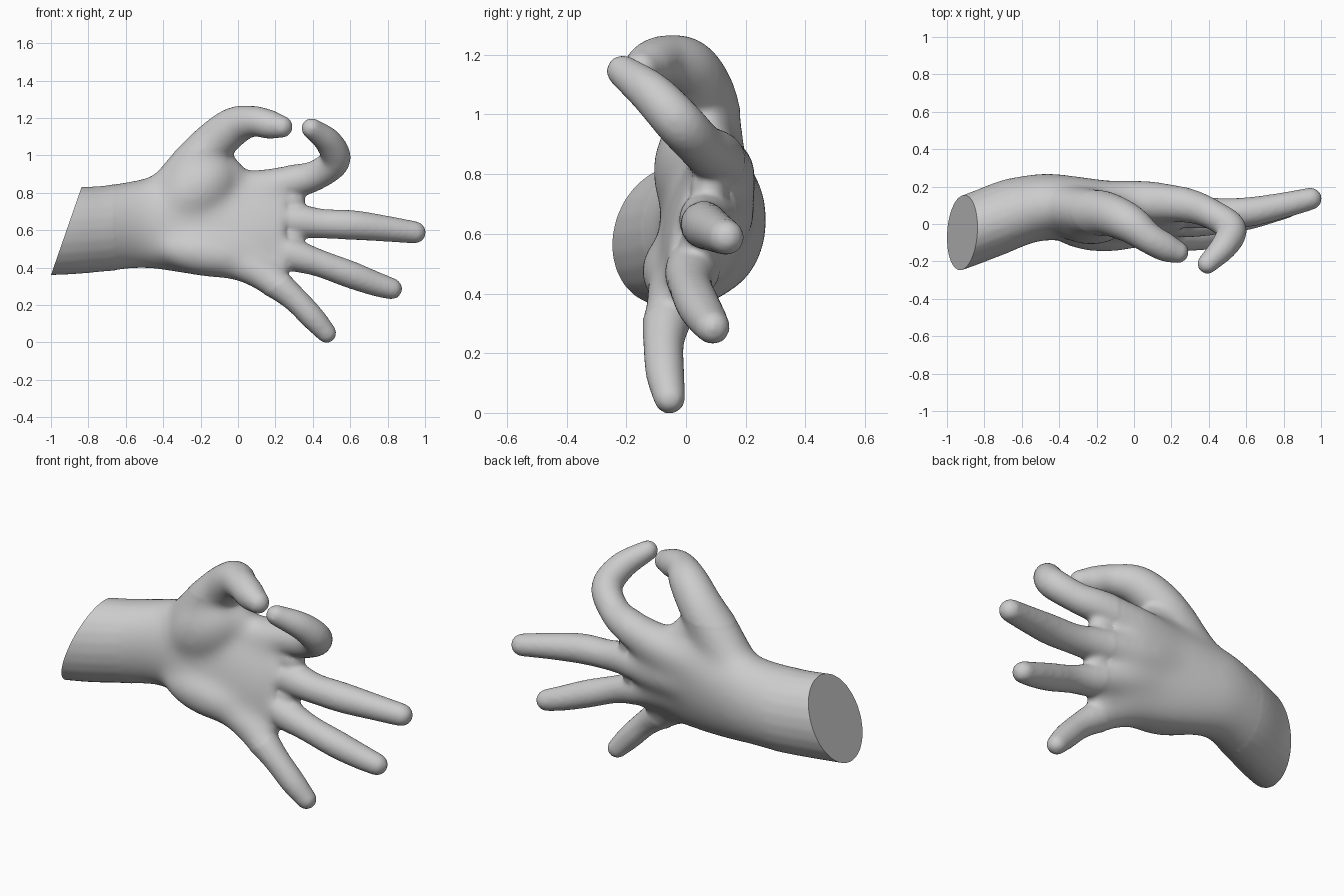
import bpy, bmesh, math
from mathutils import Vector, Matrix

if "Cube" in bpy.data.objects:
    bpy.data.objects.remove(bpy.data.objects["Cube"])

bm = bmesh.new()
SEG = 24


def skin(rings):
    """Close a list of vertex rings into a solid."""
    rows = [[bm.verts.new(p) for p in r] for r in rings]
    for a, b in zip(rows, rows[1:]):
        for i in range(SEG):
            j = (i + 1) % SEG
            bm.faces.new((a[i], a[j], b[j], b[i]))
    bm.faces.new(rows[0][::-1])
    bm.faces.new(rows[-1])


def spline(pts, steps=6):
    """Catmull-Rom samples through tuples of any length."""
    v = [Vector(p) for p in pts]
    v = [2 * v[0] - v[1]] + v + [2 * v[-1] - v[-2]]
    out = []
    for a, b, c, d in zip(v, v[1:], v[2:], v[3:]):
        for k in range(steps):
            t = k / steps
            out.append(0.5 * (2 * b + (c - a) * t + (2 * a - 5 * b + 4 * c - d) * t * t
                              + (3 * b - a - 3 * c + d) * t ** 3))
    return out + [v[-2]]


def digit(pts):
    """Round-ended tapered tube through (x, y, z, radius) points."""
    s = spline(pts)
    pos = [p.to_3d() for p in s]
    rad = [p[3] + 0.003 for p in s]
    tan = [(pos[min(i + 1, len(s) - 1)] - pos[max(i - 1, 0)]).normalized() for i in range(len(s))]
    caps = [math.radians(a) for a in (20, 40, 60, 75, 86)]
    st = [(pos[0] - tan[0] * rad[0] * math.sin(a), tan[0], rad[0] * math.cos(a)) for a in caps[::-1]]
    st += list(zip(pos, tan, rad))
    st += [(pos[-1] + tan[-1] * rad[-1] * math.sin(a), tan[-1], rad[-1] * math.cos(a)) for a in caps]
    u = Vector((0, 1, 0.1))
    rings = []
    for p, t, r in st:
        u = (u - t * u.dot(t)).normalized()
        w = t.cross(u)
        rings.append([p + r * (math.cos(2 * math.pi * i / SEG) * u + math.sin(2 * math.pi * i / SEG) * w)
                      for i in range(SEG)])
    skin(rings)


def pad(center, size, tilt=0):
    """Ellipsoid muscle pad, tilted in the front plane."""
    m = Matrix.Translation(center) @ Matrix.Rotation(math.radians(tilt), 4, 'Y') @ Matrix.Diagonal((*size, 1))
    bmesh.ops.create_uvsphere(bm, u_segments=24, v_segments=16, radius=1, matrix=m)


# Forearm and palm: x, y centre, z centre, half depth, half height, tilt
sections = [(-1.15, -.12, .575, .195, .22, 0), (-.9, -.04, .595, .20, .232, 0),
            (-.7, .035, .61, .20, .23, 0), (-.5, .09, .637, .182, .243, .05),
            (-.35, .085, .63, .175, .258, .15), (-.1, .07, .63, .145, .295, .25),
            (.1, .055, .62, .12, .285, .28), (.25, .05, .64, .085, .235, .28)]
rings = []
for s in spline(sections):
    x, y, z, d, h, t = s
    ring = []
    for i in range(SEG):
        a = 2 * math.pi * i / SEG
        p, q = d * math.cos(a), h * math.sin(a)
        ring.append((x, y + p * math.cos(t) + q * math.sin(t), z + q * math.cos(t) - p * math.sin(t)))
    rings.append(ring)
skin(rings)

# Index, middle, ring, little finger, then thumb, each with its palm bone
digit([(-.3, .12, .74, .10), (.05, .12, .80, .115), (.28, .10, .855, .09), (.42, .05, .895, .077),
       (.52, -.025, .975, .078), (.485, -.115, 1.07, .07), (.393, -.212, 1.145, .052)])
digit([(-.3, .12, .66, .10), (.05, .115, .66, .11), (.3, .07, .65, .09), (.45, .06, .635, .076),
       (.62, .065, .627, .076), (.8, .1, .607, .066), (.945, .135, .588, .057)])
digit([(-.3, .09, .57, .10), (.05, .065, .54, .105), (.27, .02, .475, .088), (.43, .015, .425, .07),
       (.6, .04, .363, .07), (.73, .07, .315, .063), (.82, .09, .287, .055)])
digit([(-.3, .04, .49, .10), (0, -.03, .425, .095), (.18, -.06, .33, .082), (.3, -.075, .235, .066),
       (.4, -.07, .132, .062), (.473, -.055, .05, .051)])
digit([(-.42, .09, .77, .11), (-.24, .065, .94, .125), (-.13, .05, 1.065, .112), (-.02, 0, 1.155, .1),
       (.08, -.075, 1.182, .08), (.17, -.125, 1.165, .074), (.232, -.15, 1.153, .058)])

# Thumb pad, heel pad, thumb web and finger webs
pad((-.23, .03, .81), (.25, .145, .17), -40)
pad((-.16, -.025, .475), (.3, .13, .125), 8)
pad((-.08, .07, .88), (.13, .095, .13), -30)
pad((.27, .08, .75), (.09, .065, .09))
pad((.27, .045, .56), (.09, .065, .08))
pad((.19, -.02, .40), (.09, .07, .07))

bmesh.ops.recalc_face_normals(bm, faces=bm.faces)
me = bpy.data.meshes.new("hand")
bm.to_mesh(me)
hand = bpy.data.objects.new("hand", me)
bpy.context.collection.objects.link(hand)

# Fuse everything into one skin and soften the joins
rm = hand.modifiers.new("fuse", 'REMESH')
rm.mode = 'VOXEL'
rm.voxel_size = 0.012
sm = hand.modifiers.new("soften", 'SMOOTH')
sm.factor = 0.5
sm.iterations = 8
dg = bpy.context.evaluated_depsgraph_get()
fused = bpy.data.meshes.new_from_object(hand.evaluated_get(dg))
hand.modifiers.clear()
bm.clear()
bm.from_mesh(fused)

# Extra softening over the palm, fading out toward the fingers
for grow in (0, .03, .06):
    area = [v for v in bm.verts
            if -.6 - grow < v.co.x < .2 + grow and v.co.z < .96 + grow and v.co.x * .7 - v.co.z < -.22 + grow]
    for k in range(22):
        bmesh.ops.smooth_vert(bm, verts=area, factor=0.5, use_axis_x=True, use_axis_y=True, use_axis_z=True)

# Slanted flat cut through the forearm
cut = bmesh.ops.bisect_plane(bm, geom=bm.verts[:] + bm.edges[:] + bm.faces[:], dist=1e-5,
                             plane_co=(-.92, -.03, .59), plane_no=(-.23, 0, .08), clear_outer=True)
edges = [e for e in cut['geom_cut'] if isinstance(e, bmesh.types.BMEdge)]
bmesh.ops.holes_fill(bm, edges=edges, sides=0)
bm.to_mesh(me)
bm.free()

bpy.context.view_layer.objects.active = hand
hand.select_set(True)
bpy.ops.object.shade_smooth_by_angle(angle=math.radians(40))
